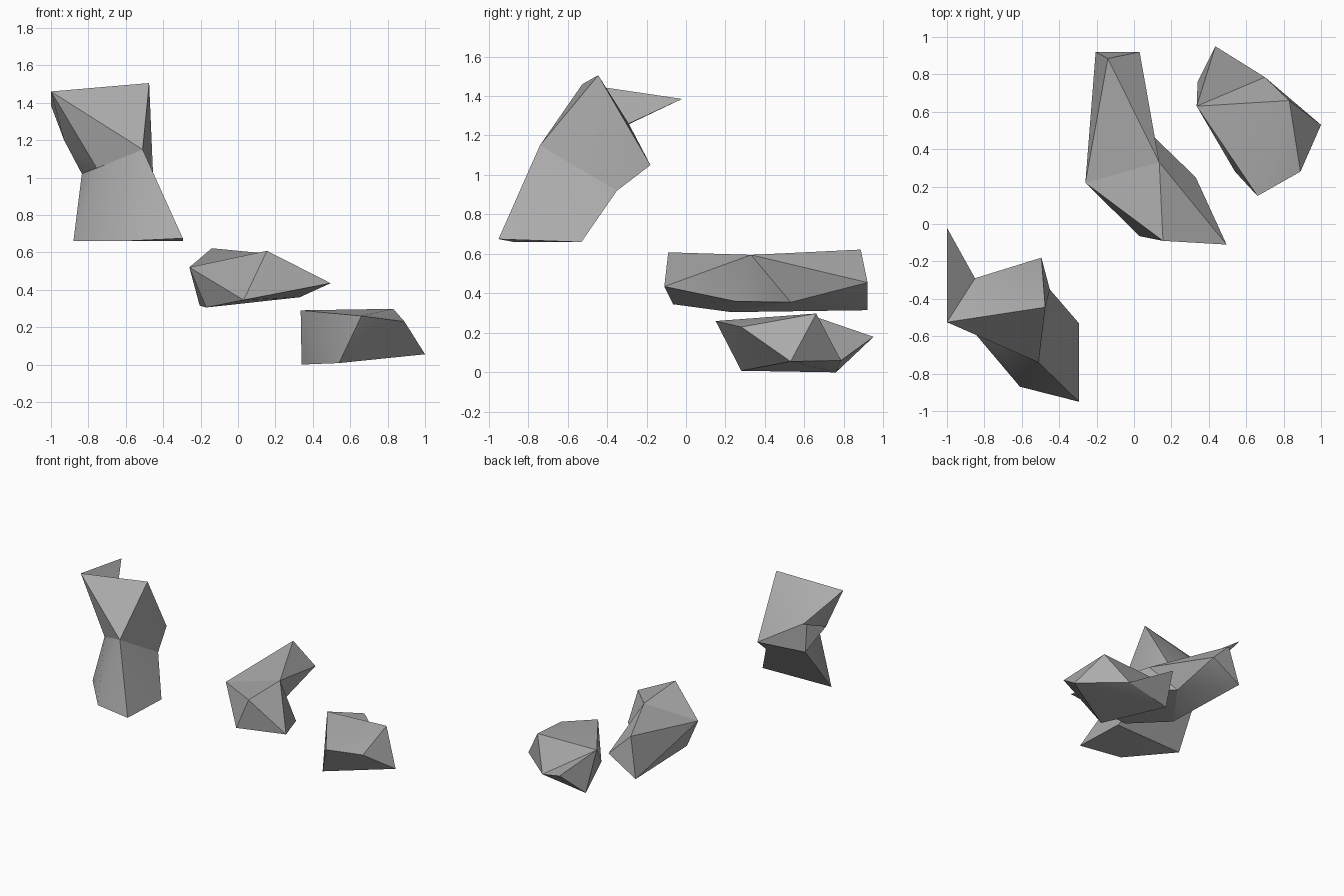
import bpy
import bmesh
from math import radians

cube = bpy.data.objects.get("Cube")
if cube:
    bpy.data.objects.remove(cube, do_unlink=True)

# One plain stone colour
stone = bpy.data.materials.new("stone_grey")
stone.use_nodes = True
grey = (0.42, 0.42, 0.42, 1.0)
stone.diffuse_color = grey
shader = next(n for n in stone.node_tree.nodes if n.type == 'BSDF_PRINCIPLED')
shader.inputs["Base Color"].default_value = grey
shader.inputs["Roughness"].default_value = 0.9


def hull_triangles(corners, lump):
    """Outward triangles, as corner names, of the convex lump."""
    bm = bmesh.new()
    name_of = {bm.verts.new(corners[c]): c for c in lump}
    bmesh.ops.convex_hull(bm, input=list(bm.verts))
    triangles = [tuple(name_of[v] for v in face.verts) for face in bm.faces]
    bm.free()
    return triangles


def make_rock(name, corners, lumps):
    """Fuse convex lumps that share corners, dropping the walls between them."""
    triangles = [t for lump in lumps for t in hull_triangles(corners, lump)]
    sides = [frozenset(t) for t in triangles]
    bm = bmesh.new()
    verts = {c: bm.verts.new(p) for c, p in corners.items()}
    for triangle, side in zip(triangles, sides):
        if sides.count(side) == 1:
            bm.faces.new([verts[c] for c in triangle])
    mesh = bpy.data.meshes.new(name)
    bm.to_mesh(mesh)
    bm.free()
    mesh.materials.append(stone)
    rock = bpy.data.objects.new(name, mesh)
    bpy.context.scene.collection.objects.link(rock)
    bpy.ops.object.select_all(action='DESELECT')
    rock.select_set(True)
    bpy.context.view_layer.objects.active = rock
    bpy.ops.object.shade_smooth_by_angle(angle=radians(30))
    return rock


# Tall rock: base block, leaning head and a thin rear spike
make_rock("upper_rock", dict(
    crest_side=(-1, -.525, 1.46), crest=(-.475, -.445, 1.505),
    waist_front=(-.51, -.74, 1.15), shoulder=(-.495, -.18, 1.05),
    spike_tip=(-1, -.02, 1.385), spike_root=(-.85, -.29, 1.26),
    spike_under=(-.93, -.41, 1.2), waist_side=(-.755, -.58, 1.05),
    waist_back=(-.835, -.29, 1.02), waist_right=(-.45, -.35, .92),
    foot_front=(-.295, -.95, .675), foot_right=(-.295, -.53, .66),
    foot_left=(-.61, -.87, .66), foot_back=(-.88, -.55, .66),
), [
    ["waist_front", "waist_side", "waist_back", "waist_right",
     "foot_front", "foot_right", "foot_left", "foot_back"],
    ["waist_front", "waist_side", "waist_back", "waist_right", "crest_side",
     "crest", "shoulder", "spike_root", "spike_under"],
    ["crest_side", "spike_root", "spike_under", "spike_tip"],
])

# Long rock: front wedge bent against a rear bar
make_rock("middle_rock", dict(
    rear_top=(-.14, .885, .622), rear_right=(.03, .92, .455),
    rear_low=(-.205, .92, .315), front_top=(.155, -.09, .608),
    front_tip=(.495, -.11, .435), bend_top=(.135, .33, .595),
    wing=(.33, .25, .36), bend_low=(.04, .53, .355),
    side=(-.26, .22, .52), front_low=(.03, -.065, .345),
    keel=(-.17, .23, .305),
), [
    ["front_top", "front_tip", "wing", "front_low",
     "bend_top", "bend_low", "side", "keel"],
    ["rear_top", "rear_right", "rear_low",
     "bend_top", "bend_low", "side", "keel"],
])

# Low rock: main block with a small rear lump
make_rock("lower_rock", dict(
    peak=(.83, .66, .298), front_right=(.89, .28, .23),
    right_tip=(1, .53, .055), front_top=(.66, .15, .26),
    front_low=(.54, .28, .008), back_low=(.34, .76, 0),
    left_top=(.335, .63, .29), rear_tip=(.435, .95, .18),
    rear_low=(.70, .785, .06),
), [
    ["peak", "front_right", "right_tip", "front_top", "front_low",
     "back_low", "left_top", "rear_low"],
    ["left_top", "rear_tip", "rear_low", "back_low"],
])
